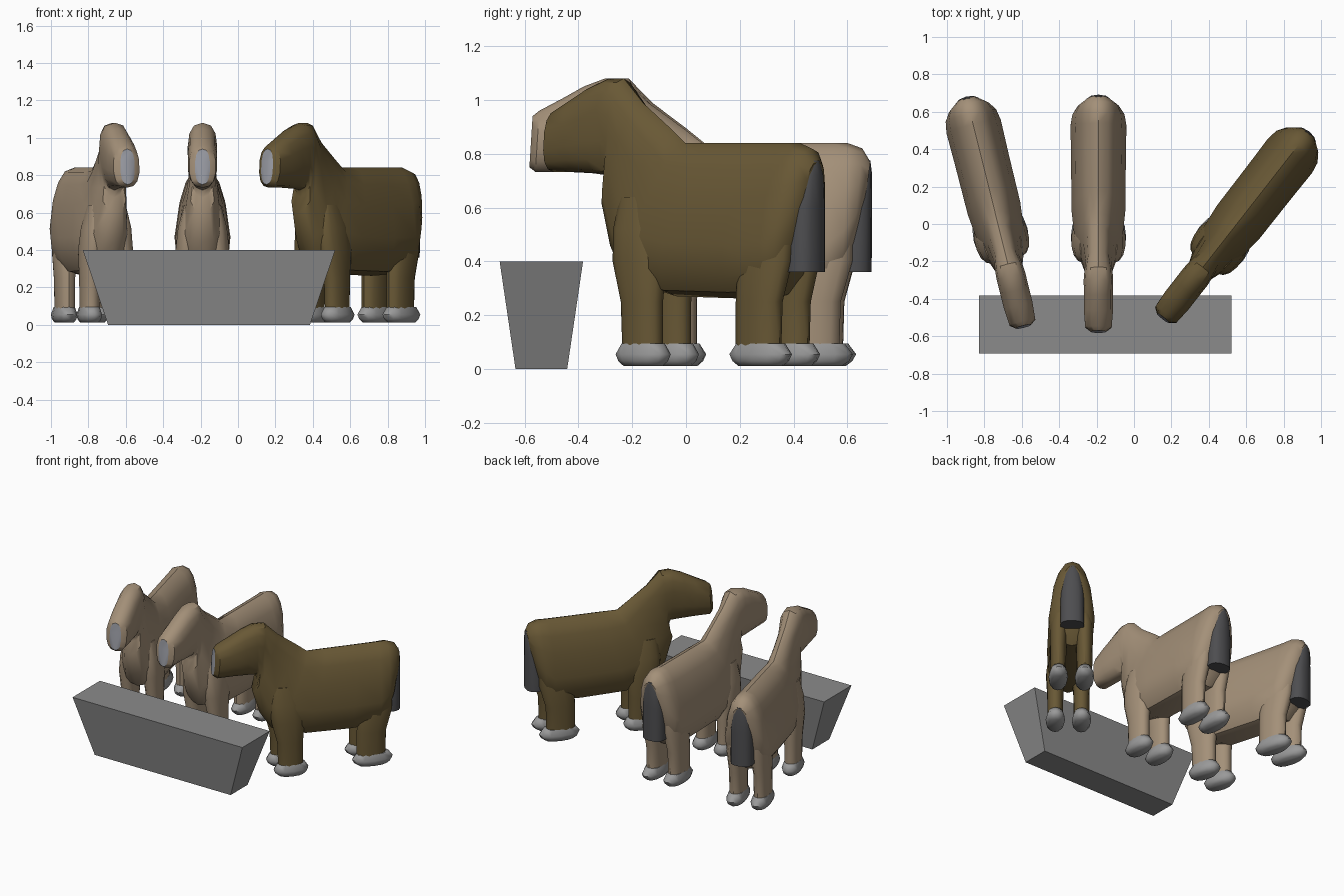
import bpy, bmesh, math
from mathutils import Matrix, Vector

if "Cube" in bpy.data.objects:
    bpy.data.objects.remove(bpy.data.objects["Cube"])


def material(name, rgb):
    m = bpy.data.materials.new(name)
    m.diffuse_color = (*rgb, 1)
    m.use_nodes = True
    m.node_tree.nodes["Principled BSDF"].inputs["Base Color"].default_value = m.diffuse_color
    return m


TAN = material("tan coat", (0.37, 0.28, 0.19))
BROWN = material("brown coat", (0.14, 0.098, 0.036))
HOOF = material("hoof grey", (0.32, 0.32, 0.32))
TAIL = material("dark tail", (0.075, 0.075, 0.08))
NOSE = material("pale nose", (0.33, 0.34, 0.38))
STONE = material("trough grey", (0.26, 0.26, 0.26))


def spow(v, p):
    return math.copysign(abs(v) ** p, v)


def loft(name, rings, mats, x=0.0, n=14, p=0.8, place=Matrix(), angle=40):
    """Skin rings given as (y1, z1, y2, z2, half width, flare, [x])."""
    bm = bmesh.new()
    loops = []
    for r in rings:
        y1, z1, y2, z2, w, k = r[:6]
        cx = r[6] if len(r) > 6 else x
        loop = []
        for i in range(n):
            a = 2 * math.pi * i / n
            c, s = spow(math.cos(a), p), spow(math.sin(a), p)
            loop.append(bm.verts.new(place @ Vector((
                cx + w * s * (1 - k * c),
                (y1 + y2) / 2 + (y1 - y2) / 2 * c,
                (z1 + z2) / 2 + (z1 - z2) / 2 * c))))
        loops.append(loop)
    for a, b in zip(loops, loops[1:]):
        for i in range(n):
            j = (i + 1) % n
            bm.faces.new((a[i], a[j], b[j], b[i]))
    first = bm.faces.new(loops[0])
    bm.faces.new(loops[-1])
    if len(mats) > 1:
        first.material_index = 1
    bmesh.ops.recalc_face_normals(bm, faces=bm.faces)
    me = bpy.data.meshes.new(name)
    bm.to_mesh(me)
    bm.free()
    for m in mats:
        me.materials.append(m)
    ob = bpy.data.objects.new(name, me)
    bpy.context.collection.objects.link(ob)
    bpy.ops.object.select_all(action='DESELECT')
    ob.select_set(True)
    bpy.context.view_layer.objects.active = ob
    bpy.ops.object.shade_smooth_by_angle(angle=math.radians(angle))
    return ob


def flat(y, z, a, w, x=None):
    """Horizontal ring for legs, hooves and tail."""
    r = (y - a, z, y + a, z, w, 0)
    return r if x is None else r + (x,)


# Nose to rump: crest point, underside point, half width, flare
BODY = [
    (-.57, .94, -.582, .75, .04, 0),
    (-.545, .96, -.56, .733, .072, 0),
    (-.46, 1.005, -.45, .733, .08, 0),
    (-.38, 1.05, -.35, .728, .08, 0),
    (-.30, 1.08, -.29, .72, .077, -.15),
    (-.23, 1.08, -.28, .68, .073, -.15),
    (-.14, .99, -.31, .60, .072, .1),
    (-.01, .895, -.26, .44, .09, .25),
    (.06, .84, -.18, .32, .118, .3),
    (.18, .84, .02, .27, .135, .3),
    (.38, .84, .33, .262, .137, .3),
    (.54, .84, .52, .27, .14, .3),
    (.60, .84, .58, .34, .132, .25),
    (.655, .82, .62, .44, .105, .2),
    (.685, .77, .66, .58, .055, .1),
]


def horse(tag, coat, x, y, degrees):
    at = Matrix.Translation((x, y, 0)) @ Matrix.Rotation(math.radians(degrees), 4, 'Z')
    loft(tag + "_body", BODY, [coat, NOSE], place=at)
    # tail
    loft(tag + "_tail", [flat(.64, .775, .045, .03), flat(.63, .72, .062, .06),
                         flat(.625, .6, .066, .076), flat(.62, .36, .07, .078)],
         [TAIL], place=at)
    for side in (-1, 1):
        lr = "left" if side > 0 else "right"
        # front leg
        loft(f"{tag}_front_leg_{lr}",
             [flat(-.11, .64, .08, .03, side * .07), flat(-.10, .52, .11, .055, side * .077),
              flat(-.09, .40, .115, .062, side * .083), flat(-.078, .25, .088, .053, side * .085),
              flat(-.075, .08, .085, .05, side * .085)], [coat], place=at, p=.9)
        # hind leg
        loft(f"{tag}_hind_leg_{lr}",
             [flat(.52, .56, .10, .045, side * .07), flat(.50, .40, .118, .06, side * .082),
              flat(.475, .25, .10, .053, side * .085), flat(.472, .08, .098, .05, side * .085)],
             [coat], place=at, p=.9)
        # hooves
        for part, hy, a in (("front", -.072, .118), ("hind", .482, .138)):
            loft(f"{tag}_{part}_hoof_{lr}",
                 [flat(hy, .095, a * .78, .05), flat(hy, .055, a, .063),
                  flat(hy, .03, a * .9, .058), flat(hy, .012, a * .72, .045)],
                 [HOOF], x=side * .085, place=at, n=12, p=.9, angle=60)


horse("middle_horse", TAN, -.19, 0, 0)
horse("left_horse", TAN, -.73, .01, 14)
horse("brown_horse", BROWN, .51, -.05, -38)

# trough: tapered block
bpy.ops.mesh.primitive_cube_add(size=1)
trough = bpy.context.object
trough.name = "trough"
for v in trough.data.vertices:
    top = v.co.z > 0
    v.co = (-.155 + math.copysign(.675 if top else .54, v.co.x),
            -.5375 + math.copysign(.155 if top else .096, v.co.y),
            .4 if top else 0)
trough.data.materials.append(STONE)
